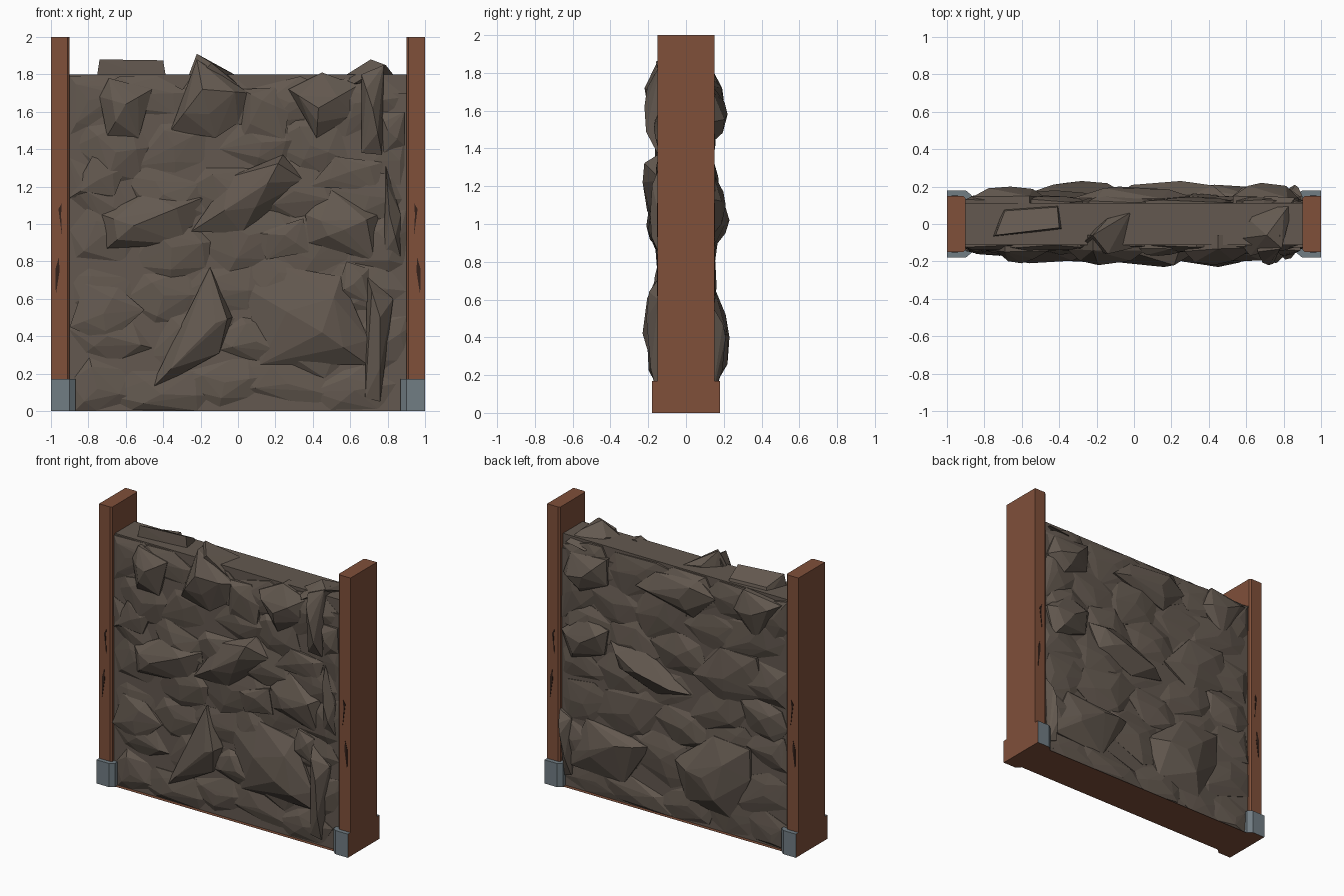
import bpy, bmesh, math, random

random.seed(5)


def material(name, rgb):
    m = bpy.data.materials.new(name)
    m.diffuse_color = (*rgb, 1)
    return m


STONE = material("brown grey stone", (0.125, 0.099, 0.079))
WOOD = material("red brown wood", (0.215, 0.079, 0.042))
METAL = material("blue grey metal", (0.165, 0.205, 0.230))
CRACK = material("dark crack", (0.035, 0.016, 0.011))


def finish(name, bm, *mats):
    bmesh.ops.recalc_face_normals(bm, faces=bm.faces)
    me = bpy.data.meshes.new(name)
    bm.to_mesh(me)
    bm.free()
    ob = bpy.data.objects.new(name, me)
    for m in mats:
        me.materials.append(m)
    bpy.context.collection.objects.link(ob)
    return ob


def prism(bm, points, direction):
    """Extrude a closed polygon along a vector."""
    f = bm.faces.new([bm.verts.new(p) for p in points])
    ext = bmesh.ops.extrude_face_region(bm, geom=[f])["geom"]
    bmesh.ops.translate(bm, vec=direction, verts=[v for v in ext if isinstance(v, bmesh.types.BMVert)])


def box(bm, x0, x1, y0, y1, z0, z1):
    prism(bm, [(x0, y0, z0), (x1, y0, z0), (x1, y1, z0), (x0, y1, z0)], (0, 0, z1 - z0))


def hull(bm, points):
    """Add one faceted stone as the convex hull of points."""
    vs = [bm.verts.new(p) for p in points]
    r = bmesh.ops.convex_hull(bm, input=vs)
    junk = {v for v in r["geom_interior"] + r["geom_unused"] if isinstance(v, bmesh.types.BMVert)}
    bmesh.ops.delete(bm, geom=list(junk), context="VERTS")


def stone(bm, side, px, pz, depth, *outline, rim=0.14):
    """Stone on a wall face: outline in x,z, rising to a peak at the given depth."""
    pts = []
    for i, (x, z) in enumerate(zip(outline[::2], outline[1::2])):
        pts += [(x, side * 0.06, z), (x, side * (rim + random.uniform(-0.01, 0.01)), z)]
        if i % 2 == 0:  # shoulder on every other corner keeps the facets large
            t = random.uniform(0.3, 0.55)
            d = rim + (depth - rim) * random.uniform(0.65, 0.9)
            pts.append((x + (px - x) * t, side * d, z + (pz - z) * t))
    pts.append((px, side * depth, pz))
    hull(bm, pts)


# wall core, with a wooden underside
bm = bmesh.new()
box(bm, -0.9, 0.9, -0.112, 0.112, 0.001, 1.8)
box(bm, -0.9, 0.9, -0.125, 0.125, 0.001, 1.7)
finish("wall_core", bm, STONE)
bm = bmesh.new()
box(bm, -0.9, 0.9, -0.15, 0.15, 0, 0.001)
finish("wall_underside", bm, WOOD)

# large stones: peak x, peak z, depth, then outline x,z pairs
FRONT = [
    (-0.60, 1.64, 0.21, -0.74, 1.68, -0.69, 1.78, -0.46, 1.72, -0.53, 1.46, -0.70, 1.47),
    (-0.19, 1.72, 0.22, -0.36, 1.50, -0.22, 1.88, 0.06, 1.70, 0.00, 1.54, -0.12, 1.46),
    (0.43, 1.62, 0.22, 0.27, 1.72, 0.45, 1.81, 0.64, 1.74, 0.62, 1.58, 0.42, 1.46),
    (0.72, 1.62, 0.22, 0.66, 1.80, 0.78, 1.85, 0.77, 1.37, 0.66, 1.38),
    (-0.56, 0.99, 0.21, -0.73, 1.05, -0.49, 1.17, -0.19, 1.14, -0.28, 0.89, -0.70, 0.87),
    (0.16, 1.22, 0.23, -0.25, 0.96, -0.05, 1.25, 0.24, 1.37, 0.36, 1.23, 0.02, 0.95),
    (0.57, 0.97, 0.20, 0.36, 1.05, 0.50, 1.18, 0.75, 1.05, 0.73, 0.80, 0.38, 0.90),
    (0.81, 1.05, 0.19, 0.79, 1.31, 0.87, 1.05, 0.87, 0.82, 0.78, 0.84),
    (0.45, 0.42, 0.23, 0.04, 0.66, 0.12, 0.25, 0.69, 0.25, 0.70, 0.38, 0.55, 0.72, 0.25, 0.77),
    (-0.12, 0.47, 0.21, -0.48, 0.10, -0.15, 0.77, -0.03, 0.50, -0.10, 0.31),
    (0.76, 0.50, 0.21, 0.69, 0.72, 0.83, 0.60, 0.76, 0.05, 0.68, 0.07),
]
FRONT_MEDIUM = [
    (0.13, 1.66, 0.17, 0.02, 1.72, 0.20, 1.73, 0.27, 1.60, 0.25, 1.45, 0.02, 1.45),
    (0.25, 0.94, 0.17, 0.10, 0.95, 0.35, 1.03, 0.38, 0.85, 0.15, 0.81),
    (-0.72, 0.52, 0.17, -0.90, 0.45, -0.82, 0.68, -0.64, 0.66, -0.50, 0.54, -0.70, 0.36),
    (-0.74, 1.24, 0.165, -0.90, 1.14, -0.78, 1.36, -0.60, 1.30, -0.66, 1.15),
    (0.60, 1.28, 0.16, 0.38, 1.20, 0.52, 1.36, 0.78, 1.33, 0.74, 1.18),
    (0.80, 1.50, 0.17, 0.76, 1.60, 0.89, 1.60, 0.89, 1.42, 0.78, 1.38),
    (0.62, 0.68, 0.17, 0.52, 0.62, 0.58, 0.80, 0.70, 0.76, 0.70, 0.58),
]
BACK = [
    (-0.28, 0.40, 0.23, 0.00, 0.43, -0.32, 0.68, -0.61, 0.66, -0.61, 0.44, -0.46, 0.11, -0.10, 0.16),
    (0.43, 0.43, 0.21, 0.81, 0.27, 0.70, 0.53, 0.18, 0.47, 0.40, 0.14, 0.82, 0.17),
    (0.70, 1.10, 0.21, 0.89, 1.13, 0.71, 1.28, 0.52, 1.21, 0.55, 1.03, 0.82, 0.93),
    (0.25, 1.02, 0.23, 0.51, 1.14, 0.26, 1.17, -0.13, 0.92, 0.14, 0.86, 0.43, 0.97),
    (-0.08, 1.62, 0.20, 0.30, 1.60, 0.15, 1.73, -0.20, 1.77, -0.33, 1.66, -0.15, 1.48),
    (-0.66, 1.66, 0.20, -0.47, 1.64, -0.56, 1.80, -0.86, 1.76, -0.66, 1.46),
    (0.68, 1.58, 0.22, 0.88, 1.54, 0.82, 1.70, 0.53, 1.72, 0.53, 1.53, 0.74, 1.44),
    (-0.42, 1.13, 0.18, -0.15, 1.08, -0.37, 1.33, -0.66, 1.33, -0.72, 1.06, -0.40, 0.93),
    (0.86, 0.40, 0.21, 0.90, 0.55, 0.82, 0.50, 0.81, 0.10, 0.87, 0.08),
]
for name, side, table in (("front_stones", -1, FRONT), ("front_medium_stones", -1, FRONT_MEDIUM),
                          ("back_stones", 1, BACK)):
    bm = bmesh.new()
    for row in table:
        stone(bm, side, *row)
    finish(name, bm, STONE)

# broad shallow stones that fill both faces
for name, side in (("front_filler_stones", -1), ("back_filler_stones", 1)):
    bm = bmesh.new()
    for r in range(7):
        for c in range(5):
            x = -0.74 + c * 0.37 + (r % 2) * 0.14 - 0.07 + random.uniform(-0.06, 0.06)
            z = 0.12 + r * 0.26 + random.uniform(-0.04, 0.04)
            w, h = random.uniform(0.22, 0.32), random.uniform(0.13, 0.2)
            tilt = random.uniform(-0.4, 0.4)
            outline = []
            for k in range(6):
                a = k * math.pi / 3 + random.uniform(-0.35, 0.35)
                u, v = w * math.cos(a), h * math.sin(a)
                outline += [max(-0.9, min(0.9, x + u - v * tilt)), max(0.002, min(1.79, z + v + u * tilt))]
            stone(bm, side, max(-0.8, min(0.8, x)), z, random.uniform(0.14, 0.168), *outline, rim=0.122)
    finish(name, bm, STONE)

# stones lying on top of the wall
bm = bmesh.new()
hull(bm, [(-0.76, -0.07, 1.75), (-0.70, 0.09, 1.75), (-0.40, 0.11, 1.75), (-0.38, -0.03, 1.75),
          (-0.74, -0.06, 1.88), (-0.69, 0.07, 1.82), (-0.41, 0.09, 1.82), (-0.40, -0.02, 1.875)])
hull(bm, [(-0.30, -0.12, 1.7), (-0.22, -0.06, 1.91), (-0.14, -0.16, 1.86), (-0.02, 0.06, 1.80),
          (-0.14, 0.03, 1.81), (0.03, -0.12, 1.72), (-0.2, 0, 1.7)])
hull(bm, [(0.55, -0.08, 1.78), (0.62, -0.17, 1.75), (0.71, -0.06, 1.88), (0.79, -0.13, 1.85),
          (0.80, 0.06, 1.83), (0.86, 0.14, 1.76), (0.70, 0.15, 1.74), (0.62, 0.02, 1.81)])
finish("top_stones", bm, STONE)

# end posts with chamfered inner edges, metal-faced feet and wood cracks
for label, s in (("left", -1), ("right", 1)):
    bm = bmesh.new()
    prism(bm, [(s * x, y, 0.0) for x, y in
               ((1, -0.15), (0.912, -0.15), (0.9, -0.138), (0.9, 0.138), (0.912, 0.15), (1, 0.15))], (0, 0, 2))
    finish(label + "_post", bm, WOOD)

    bm = bmesh.new()
    prism(bm, [(s * x, y, 0) for x, y in
               ((1.0, -0.18), (0.9, -0.18), (0.87, -0.155), (0.87, 0.155), (0.9, 0.18), (1.0, 0.18))], (0, 0, 0.17))
    foot = finish(label + "_foot", bm, METAL, WOOD)
    for p in foot.data.polygons:  # outer side and underside are wood
        if p.normal.x * s > 0.9 or p.normal.z < -0.9:
            p.material_index = 1

    bm = bmesh.new()
    for y in (-0.153, 0.149):
        prism(bm, [(s * x, y, z) for x, z in ((0.940, 0.93), (0.960, 1.08), (0.942, 1.11), (0.946, 1.05))], (0, 0.004, 0))
        prism(bm, [(s * x, y, z) for x, z in ((0.974, 0.62), (0.976, 0.76), (0.958, 0.82), (0.954, 0.75))], (0, 0.004, 0))
    finish(label + "_post_cracks", bm, CRACK)
